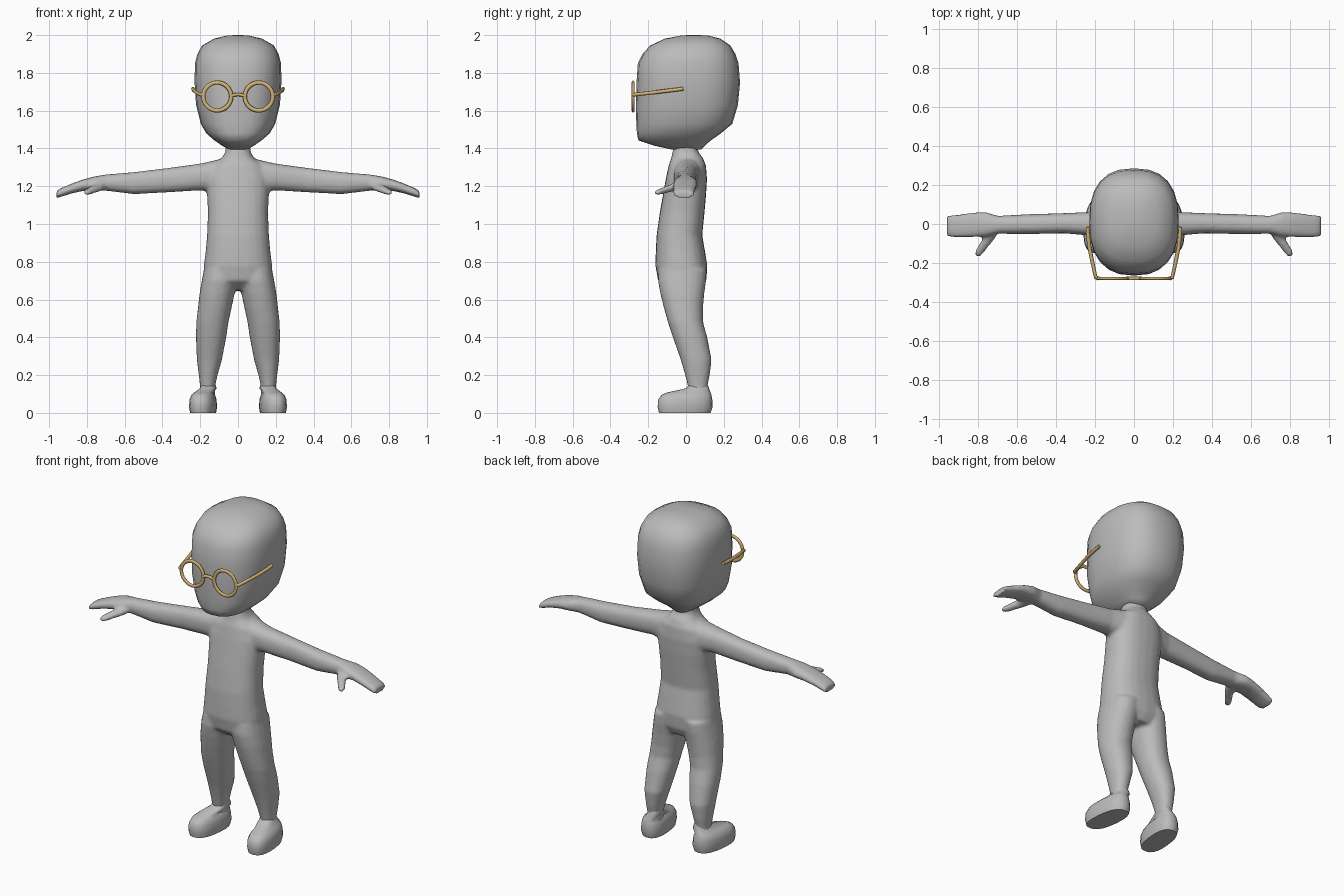
import bpy, bmesh, math

if "Cube" in bpy.data.objects:
    bpy.data.objects.remove(bpy.data.objects["Cube"])

def material(name, rgb):
    m = bpy.data.materials.new(name)
    m.diffuse_color = (*rgb, 1)
    m.use_nodes = True
    m.node_tree.nodes["Principled BSDF"].inputs["Base Color"].default_value = m.diffuse_color
    return m

GREY = material("matte grey", (0.5, 0.5, 0.5))
GOLD = material("pale gold", (0.66, 0.46, 0.18))

def power(v, n):
    return math.copysign(abs(v) ** (2 / n), v)

def loft(bm, rows, axis=2, side=1, n=2.2, segs=20, skew=0):
    """Rounded cross-sections (t, a0, a1, b0, b1) strung along an axis, capped."""
    rings = []
    for t, a0, a1, b0, b1 in rows:
        ring = []
        for i in range(segs):
            ang = 2 * math.pi * i / segs
            a = (a0 + a1) / 2 + (a1 - a0) / 2 * power(math.cos(ang), n)
            b = (b0 + b1) / 2 + (b1 - b0) / 2 * power(math.sin(ang), n)
            a -= skew * b
            p = [(t, a, b), (a, t, b), (a, b, t)][axis]
            ring.append(bm.verts.new((side * p[0], p[1], p[2])))
        rings.append(ring)
    for lo, hi in zip(rings, rings[1:]):
        for i in range(segs):
            j = (i + 1) % segs
            bm.faces.new((lo[i], lo[j], hi[j], hi[i]))
    bm.faces.new(rings[0])
    bm.faces.new(rings[-1])

def finish(bm, name, mat):
    bmesh.ops.recalc_face_normals(bm, faces=bm.faces[:])
    me = bpy.data.meshes.new(name)
    bm.to_mesh(me)
    bm.free()
    ob = bpy.data.objects.new(name, me)
    bpy.context.collection.objects.link(ob)
    me.materials.append(mat)
    return ob

def smooth(ob, angle=50):
    bpy.ops.object.select_all(action='DESELECT')
    ob.select_set(True)
    bpy.context.view_layer.objects.active = ob
    bpy.ops.object.shade_smooth_by_angle(angle=math.radians(angle))

# Head
head_rows = [(1.395, .05, -.08, .08), (1.415, .085, -.17, .10), (1.443, .125, -.252, .132),
             (1.48, .168, -.26, .185), (1.53, .197, -.263, .245), (1.63, .222, -.265, .275),
             (1.75, .230, -.262, .286), (1.85, .228, -.255, .278), (1.90, .215, -.23, .262),
             (1.945, .19, -.19, .235), (1.982, .125, -.11, .18), (1.997, .06, -.03, .12),
             (2.0, .02, .01, .07)]
bm = bmesh.new()
loft(bm, [(z, -w, w, y0, y1) for z, w, y0, y1 in head_rows], n=2.5, segs=24)
smooth(finish(bm, "head", GREY), 60)

# Body: torso with neck, then mirrored arms, thumbs and legs, fused into one skin
bm = bmesh.new()
torso = [(1.43, .062, -.06, .06), (1.38, .068, -.072, .066), (1.35, .085, -.078, .09),
         (1.31, .14, -.092, .106), (1.24, .165, -.107, .111), (1.16, .164, -.121, .107),
         (1.06, .159, -.139, .098), (.94, .164, -.156, .086), (.86, .171, -.16, .10),
         (.78, .181, -.162, .113), (.70, .180, -.148, .108), (.65, .09, -.09, .085)]
loft(bm, [(z, -w, w, y0, y1) for z, w, y0, y1 in torso], n=2.4, segs=24)
arm = [(.04, -.065, .085, 1.18, 1.358), (.12, -.066, .08, 1.17, 1.338), (.20, -.062, .063, 1.178, 1.32),
       (.36, -.048, .056, 1.168, 1.298), (.55, -.052, .05, 1.158, 1.275), (.70, -.05, .042, 1.176, 1.262),
       (.76, -.064, .061, 1.178, 1.252), (.82, -.068, .06, 1.175, 1.236), (.88, -.07, .052, 1.162, 1.214),
       (.93, -.07, .047, 1.146, 1.193), (.96, -.064, .042, 1.136, 1.177)]
thumb = [(-.02, .69, .78, 1.18, 1.235), (-.07, .71, .775, 1.172, 1.215), (-.11, .742, .80, 1.162, 1.20),
         (-.14, .765, .818, 1.155, 1.187), (-.168, .788, .82, 1.153, 1.175)]
leg = [(.76, .0, .181, -.145, .11), (.70, .003, .192, -.149, .107), (.63, .018, .204, -.136, .097),
       (.55, .035, .213, -.116, .09), (.48, .05, .221, -.096, .091), (.40, .062, .223, -.07, .113),
       (.28, .085, .218, -.028, .136), (.20, .108, .208, -.005, .126), (.14, .121, .201, .01, .114),
       (.06, .12, .205, .01, .12)]
for s in (-1, 1):
    loft(bm, arm, axis=0, side=s, n=2.4)
    loft(bm, thumb, axis=1, side=s, segs=12)
    loft(bm, leg, axis=2, side=s)
body = finish(bm, "body", GREY)
fuse = body.modifiers.new("fuse", 'REMESH')
fuse.mode = 'VOXEL'
fuse.voxel_size = 0.01
fuse.use_smooth_shade = True
soften = body.modifiers.new("soften", 'SMOOTH')
soften.factor = 0.5
soften.iterations = 5

# Feet, toes turned slightly out
foot = [(0, .118, .25, -.143, .13), (.03, .113, .256, -.15, .14), (.07, .116, .253, -.148, .139),
        (.095, .124, .244, -.13, .135), (.108, .134, .23, -.10, .13), (.13, .12, .208, .0, .122),
        (.16, .13, .195, .025, .112)]
for s, label in ((-1, "right"), (1, "left")):
    bm = bmesh.new()
    loft(bm, foot, side=s, n=2.5, skew=0.1)
    smooth(finish(bm, label + "_foot", GREY), 65)

# Glasses: round rims, arched bridge and side arms
def wire(name, points, radius):
    cu = bpy.data.curves.new(name, 'CURVE')
    cu.dimensions = '3D'
    cu.bevel_depth = radius
    cu.bevel_resolution = 2
    cu.use_fill_caps = True
    sp = cu.splines.new('POLY')
    sp.points.add(len(points) - 1)
    for p, co in zip(sp.points, points):
        p.co = (*co, 1)
    cu.materials.append(GOLD)
    ob = bpy.data.objects.new(name, cu)
    bpy.context.collection.objects.link(ob)

for s, label in ((-1, "right"), (1, "left")):
    bpy.ops.mesh.primitive_torus_add(location=(s * .11, -.28, 1.675), rotation=(math.pi / 2, 0, 0),
                                     major_radius=.074, minor_radius=.011,
                                     major_segments=32, minor_segments=8)
    rim = bpy.context.object
    rim.name = label + "_glasses_rim"
    rim.scale.z = 0.7
    rim.data.materials.append(GOLD)
    smooth(rim)
    wire(label + "_glasses_arm", [(s * .182, -.28, 1.684), (s * .197, -.274, 1.685),
                                  (s * .215, -.19, 1.694), (s * .229, -.12, 1.703),
                                  (s * .236, -.06, 1.71), (s * .238, -.015, 1.716)], .01)
wire("glasses_bridge", [(-.04, -.28, 1.675), (-.022, -.28, 1.683), (0, -.28, 1.686),
                        (.022, -.28, 1.683), (.04, -.28, 1.675)], .009)
